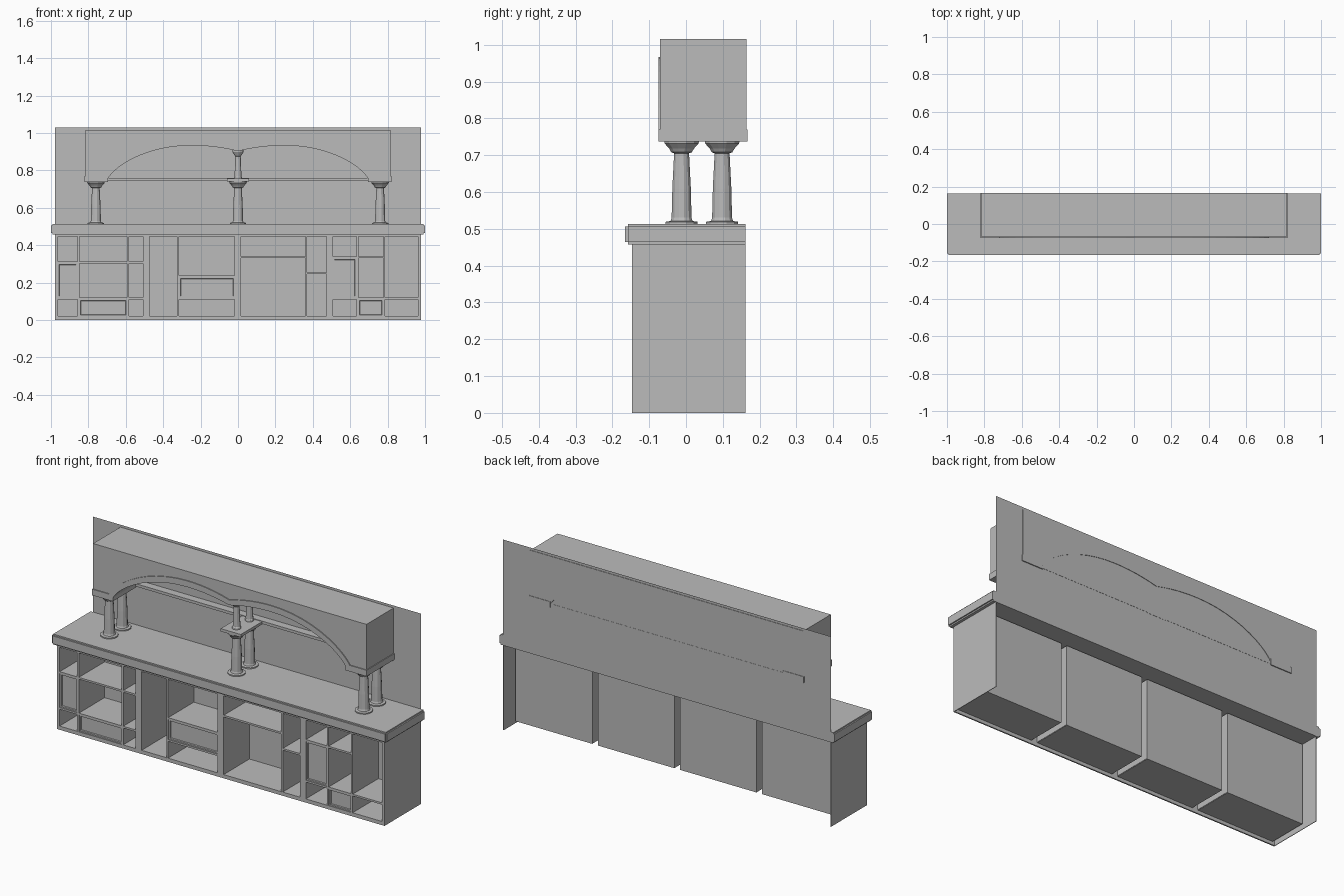
import bpy, bmesh, math

if "Cube" in bpy.data.objects:
    bpy.data.objects.remove(bpy.data.objects["Cube"])

grey = bpy.data.materials.new("dark_grey")
grey.diffuse_color = (.5, .5, .5, 1)
grey.use_nodes = True
grey.node_tree.nodes["Principled BSDF"].inputs["Base Color"].default_value = grey.diffuse_color


def finish(name, bm, bevel=0, segs=2):
    bmesh.ops.recalc_face_normals(bm, faces=bm.faces[:])
    me = bpy.data.meshes.new(name)
    bm.to_mesh(me)
    bm.free()
    me.materials.append(grey)
    ob = bpy.data.objects.new(name, me)
    bpy.context.collection.objects.link(ob)
    if bevel:
        mod = ob.modifiers.new("bevel", 'BEVEL')
        mod.width, mod.segments = bevel, segs
    return ob


def add_box(bm, x0, x1, y0, y1, z0, z1):
    vs = bmesh.ops.create_cube(bm, size=1)['verts']
    for v in vs:
        v.co.x = x1 if v.co.x > 0 else x0
        v.co.y = y1 if v.co.y > 0 else y0
        v.co.z = z1 if v.co.z > 0 else z0


def box(name, *dims, bevel=0):
    bm = bmesh.new()
    add_box(bm, *dims)
    return finish(name, bm, bevel)


def column(name, x, y, profile, sides=12):
    """Faceted turned column from (radius, z) pairs."""
    bm = bmesh.new()
    rings = [[bm.verts.new((x + r * math.cos(2 * math.pi * (i + .5) / sides),
                            y + r * math.sin(2 * math.pi * (i + .5) / sides), z))
              for i in range(sides)] for r, z in profile]
    for a, b in zip(rings, rings[1:]):
        for i in range(sides):
            j = (i + 1) % sides
            bm.faces.new((a[i], a[j], b[j], b[i]))
    bm.faces.new(rings[0])
    bm.faces.new(rings[-1])
    finish(name, bm)


def strip(name, low, high, y0, y1):
    """Solid between two matching (x, z) lines."""
    bm = bmesh.new()
    secs = [[bm.verts.new(c) for c in ((a[0], y0, a[1]), (a[0], y1, a[1]),
                                       (b[0], y1, b[1]), (b[0], y0, b[1]))]
            for a, b in zip(low, high)]
    for s, t in zip(secs, secs[1:]):
        for i in range(4):
            j = (i + 1) % 4
            bm.faces.new((s[i], s[j], t[j], t[i]))
    bm.faces.new(secs[0])
    bm.faces.new(secs[-1])
    finish(name, bm)


def arch(base, height, reach, inner=.53):
    """Twin-lobed arch line from -x to +x."""
    half = []
    for k in range(6):
        x = .25 * k / 6
        half.append((x, base + height * (1 - ((x - .25) / inner) ** 2) ** .7))
    for k in range(13):
        a = math.pi / 2 * k / 12
        half.append((.25 + reach * math.sin(a), base + height * abs(math.cos(a)) ** 1.4))
    return [(-x, z) for x, z in half[:0:-1]] + half


FRONT, BACK, MOD_BACK = -.146, .162, .075
TOP, BOT, T = .445, .02, .01

# counter slab, rounded everywhere except at the wall
bm = bmesh.new()
add_box(bm, -1, 1, -.165, .162, .457, .513)
bmesh.ops.bevel(bm, geom=[e for e in bm.edges if min(v.co.y for v in e.verts) < 0
                          and not all(v.co.y > 0 for v in e.verts)],
                offset=.007, segments=2, affect='EDGES')
finish("countertop", bm)

# single-sheet back wall
bm = bmesh.new()
bm.faces.new([bm.verts.new(c) for c in ((-.978, BACK, .505), (.978, BACK, .505),
                                        (.978, BACK, 1.028), (-.978, BACK, 1.028))])
finish("back_wall", bm)

# cabinet modules: x range, inner dividers, shelf heights per column
modules = [
    (-.968, -.503, (-.853, -.588), ((.308, .115), (.308, .115), (.308, .115))),
    (-.478, -.013, (-.32,), ((), (.233, .115))),
    (.012, .477, (.365,), ((.335,), (.25,))),
    (.503, .968, (.638, .782), ((.335, .115), (.335, .115), (.115,))),
]
for n, (x0, x1, divs, shelves) in enumerate(modules):
    bm = bmesh.new()
    x0, x1, w = x0 + .005, x1 - .005, .002
    add_box(bm, x0, x1, MOD_BACK - w, MOD_BACK, BOT, TOP)
    add_box(bm, x0, x1, FRONT + .001, MOD_BACK, BOT - w, BOT)
    add_box(bm, x0, x1, FRONT + .001, MOD_BACK, TOP, TOP + w)
    add_box(bm, x0 - w, x0, FRONT + .001, MOD_BACK, BOT, TOP)
    add_box(bm, x1, x1 + w, FRONT + .001, MOD_BACK, BOT, TOP)
    for d in divs:
        add_box(bm, d - T / 2, d + T / 2, FRONT, MOD_BACK - w, BOT, TOP)
    edges = (x0,) + divs + (x1,)
    for a, b, hs in zip(edges, edges[1:], shelves):
        for h in hs:
            add_box(bm, a, b, FRONT, MOD_BACK - w, h - T / 2, h + T / 2)
    finish(f"cabinet_module_{n + 1}", bm)

# face frame: rails and stiles
bm = bmesh.new()
add_box(bm, -.978, .978, FRONT - .001, FRONT + .006, TOP, .458)
add_box(bm, -.978, .978, FRONT - .001, FRONT + .006, 0, BOT)
for a, b in ((-.978, -.963), (-.508, -.473), (-.018, .017), (.472, .508), (.963, .978)):
    add_box(bm, a, b, FRONT - .001, FRONT + .006, 0, .458)
finish("face_frame", bm)

# end panels run past the module backs to the wall
for s, side in ((-1, "left"), (1, "right")):
    box(f"end_panel_{side}", *sorted((s * .975, s * .978)), FRONT, BACK, 0, .458)

# closed fronts with a recessed field
for name, x0, x1, z0, z1 in (("left_door", -.963, -.858, .12, .303),
                             ("left_drawer", -.848, -.593, .02, .11),
                             ("middle_drawer", -.315, -.018, .12, .228),
                             ("right_door", .508, .633, .12, .33),
                             ("right_drawer", .643, .777, .02, .11)):
    bm = bmesh.new()
    add_box(bm, x0, x1, FRONT + .004, FRONT + .02, z0, z1)
    bm.normal_update()
    face = [f for f in bm.faces if f.normal.y < -.9]
    bmesh.ops.inset_region(bm, faces=face, thickness=.01)
    bmesh.ops.inset_region(bm, faces=face, thickness=.003, depth=-.006)
    finish(name, bm)

# columns in pairs
main = [(.045, .51), (.045, .519), (.031, .521), (.028, .53), (.026, .61), (.021, .705),
        (.029, .708), (.035, .718), (.048, .732), (.049, .74)]
small = [(.022, .755), (.022, .763), (.019, .768), (.015, .875), (.02, .88), (.03, .897), (.03, .91)]
for y, row in ((-.012, "front"), (.098, "rear")):
    for x, pos in ((-.76, "left"), (0, "centre"), (.76, "right")):
        column(f"column_{pos}_{row}", x, y, main)
    column(f"upper_column_{row}", 0, y, small)

# shelf on the wall and cap over the centre columns
box("wall_shelf", -.74, .74, .12, .163, .743, .758)
box("centre_cap", -.06, .06, -.062, .163, .74, .755)

# hood with arched opening
line = arch(.743, .19, .45)
low = [(-.816, .743)] + line + [(.816, .743)]
strip("hood", low, [(x, 1.015) for x, z in low], -.07, .1645)

# raised trim following the arch, and hood feet
strip("arch_trim", line, arch(.743, .223, .482), -.075, -.068)
for s, side in ((-1, "left"), (1, "right")):
    box(f"hood_foot_{side}", *sorted((s * .695, s * .82)), -.075, .167, .737, .77)
